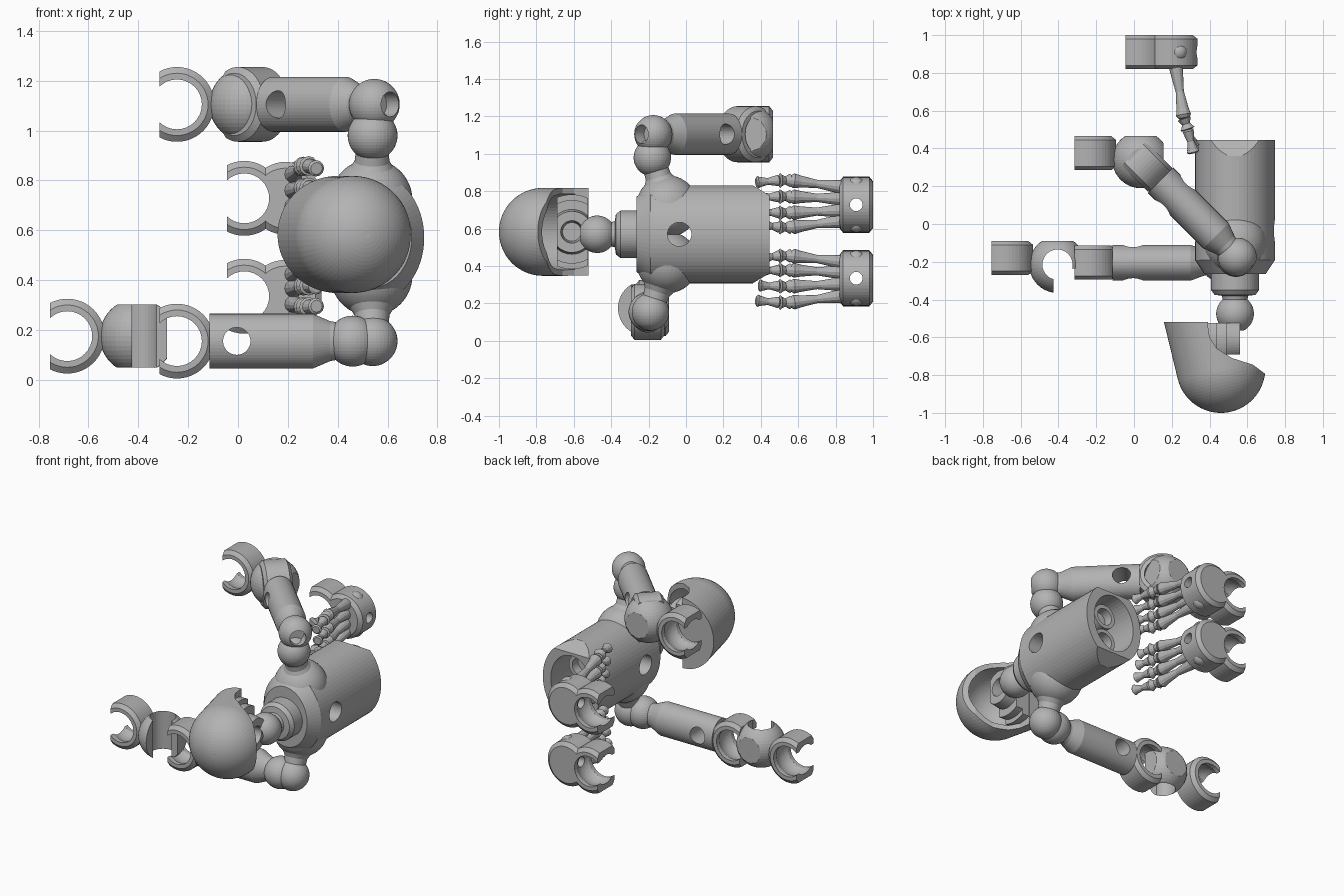
import bpy, bmesh
from math import sin, cos, pi, radians
from mathutils import Matrix, Vector

cube = bpy.data.objects.get("Cube")
if cube:
    bpy.data.objects.remove(cube, do_unlink=True)

GREY = (0.45, 0.45, 0.45, 1)
mat = bpy.data.materials.new("plain grey")
mat.use_nodes = True
mat.diffuse_color = GREY
for node in mat.node_tree.nodes:
    if node.type == 'BSDF_PRINCIPLED':
        node.inputs["Base Color"].default_value = GREY

X, Y, Z = Vector((1, 0, 0)), Vector((0, 1, 0)), Vector((0, 0, 1))


def finish(name, bm):
    bmesh.ops.recalc_face_normals(bm, faces=bm.faces[:])
    me = bpy.data.meshes.new(name)
    bm.to_mesh(me)
    bm.free()
    me.materials.append(mat)
    ob = bpy.data.objects.new(name, me)
    bpy.context.scene.collection.objects.link(ob)
    return ob


def lathe(name, origin, axis, rows, n=48, scale=(1, 1, 1)):
    """Turned solid: rows of (distance along axis, radius)."""
    bm = bmesh.new()
    m = (Matrix.Translation(origin) @ Matrix.Diagonal((*scale, 1))
         @ Vector(axis).to_track_quat('Z', 'Y').to_matrix().to_4x4())
    rings = [[bm.verts.new(m @ Vector((r * cos(2 * pi * i / n), r * sin(2 * pi * i / n), t)))
              for i in range(n)] for t, r in rows]
    for a, b in zip(rings, rings[1:]):
        for i in range(n):
            j = (i + 1) % n
            bm.faces.new((a[i], a[j], b[j], b[i]))
    bm.faces.new(rings[0])
    bm.faces.new(rings[-1])
    return finish(name, bm)


def ball(name, c, r):
    bm = bmesh.new()
    bmesh.ops.create_uvsphere(bm, u_segments=40, v_segments=24, radius=r,
                              matrix=Matrix.Translation(c))
    return finish(name, bm)


def box(name, lo, hi):
    lo, hi = Vector(lo), Vector(hi)
    bm = bmesh.new()
    bmesh.ops.create_cube(bm, size=1, matrix=Matrix.Translation((lo + hi) / 2)
                          @ Matrix.Diagonal((*(hi - lo), 1)))
    return finish(name, bm)


def prism(name, pts, lo, hi, place):
    """Polygon swept between two depths; place maps (u, v, depth) to space."""
    bm = bmesh.new()
    ends = [[bm.verts.new(place(u, v, d)) for u, v in pts] for d in (lo, hi)]
    for i in range(len(pts)):
        j = (i + 1) % len(pts)
        bm.faces.new((ends[0][i], ends[0][j], ends[1][j], ends[1][i]))
    bm.faces.new(ends[0])
    bm.faces.new(ends[1])
    return finish(name, bm)


def boolean(ob, op, *tools):
    for tool in tools:
        mod = ob.modifiers.new("cut", 'BOOLEAN')
        mod.operation, mod.solver, mod.object = op, 'EXACT', tool
    bpy.context.view_layer.update()
    dg = bpy.context.evaluated_depsgraph_get()
    me = bpy.data.meshes.new_from_object(ob.evaluated_get(dg))
    ob.modifiers.clear()
    ob.data = me
    for tool in tools:
        bpy.data.objects.remove(tool, do_unlink=True)
    return ob


def drum(name, c, r):
    """Short chamfered cylinder lying along y."""
    return lathe(name, c, Y, [(-.09, r - .025), (-.07, r), (.07, r), (.09, r - .025)])


def bore(c, axis, r, half=.4):
    return lathe("bore", c, axis, [(-half, r), (half, r)], 32)


def claw(name, c):
    """Open clip, mouth towards -x."""
    c = Vector(c)
    return boolean(drum(name, c, .15), 'DIFFERENCE', bore(c, Y, .1), ball("socket", c, .118),
                   box("mouth", c - Vector((.3, .3, .3)), c + Vector((-.07, .3, .3))))


# torso: oval barrel, bevelled rear end, hip cavity and cross hole
mid = Vector((.535, 0, .57))
torso = lathe("torso", mid, Y, [(-.265, .2), (-.19, .262), (.446, .262)], 64, (.81, 1, 1))
boolean(torso, 'INTERSECT', prism("bevel", [(-.4, .2), (.3, .2), (.36, .31), (.46, .37), (.46, .77),
                                            (.36, .83), (.3, .94), (-.4, .94)], 0, 1,
                                  lambda u, v, d: (d, u, v)))
boolean(torso, 'DIFFERENCE',
        lathe("cavity", mid, Y, [(.16, .15), (.2, .19), (.6, .19)], 48, (.81, 1, 1)),
        bore(mid + Vector((0, -.035, 0)), X, .064))
for side, word in ((1, "upper"), (-1, "lower")):
    hip = mid + Vector((0, .27, side * .085))
    boolean(lathe(word + "_hip_socket", hip, Y, [(-.1, .08), (.09, .08)]), 'DIFFERENCE',
            bore(hip + Vector((0, .2, 0)), Y, .055, .17))
    lathe(word + "_shoulder", mid + Vector((0, -.1, side * .15)), Z * side,
          [(.165 * sin(a * pi / 40), .165 * cos(a * pi / 40)) for a in range(-19, 20)])

# neck collar and ball
lathe("neck_collar", mid, -Y, [(.2, .15), (.26, .127), (.35, .127), (.375, .108), (.38, .07), (.42, .06)])
neck_ball = mid + Vector((0, -.475, 0))
boolean(ball("neck_ball", neck_ball, .1), 'DIFFERENCE',
        bore(neck_ball + Vector((0, -.1, 0)), Y, .045, .07))

# head: hollow tilted capsule with the face side cut away
head_c, head_axis = Vector((.46, -.765, .583)), Vector((-.236, .972, 0))


def capsule(name, r, end):
    arc = [(-r * cos(a * pi / 40), r * sin(a * pi / 40)) for a in range(1, 21)]
    return lathe(name, head_c, head_axis, arc + [(end, r)], 64)


head = boolean(capsule("head", .235, .45), 'DIFFERENCE', capsule("hollow", .203, .18),
               box("flat_end", (-.3, -.52, .2), (1, 0, 1)),
               prism("face_opening", [(.41, -.4), (.39, -.53), (.4, -.6), (.44, -.66), (.52, -.71),
                                      (.63, -.745), (.69, -.79), (.8, -.84), (.8, -.4)], .2, 1,
                     lambda u, v, d: (u, v, d)))
face_c = Vector((.3, -.61, .583))
face = lathe("face_mount", face_c, X, [(0, .2), (.14, .2), (.14, .17), (.19, .17), (.19, .12),
                                       (.26, .11), (.26, .06), (.18, .05)])
boolean(face, 'INTERSECT', box("clip", (.25, -.69, .3), (.7, -.525, .9)))


# arms: shoulder balls, flattened sleeve and fork, built along -x then turned
def arm(word, joint, turn, shoulder, first):
    place = Matrix.Translation(joint) @ Matrix.Rotation(radians(turn), 4, 'Z')
    socket = boolean(ball(word + "_arm_ball", (0, 0, 0), .102), 'DIFFERENCE',
                     bore((.1, 0, 0), X, .05, .08))
    sleeve = lathe(word + "_arm", (0, 0, 0), -X, [(.06, .075), (.09, .08), (.16, .11), (.575, .11)],
                   48, (1, .86, 1))
    boolean(sleeve, 'DIFFERENCE', bore((-.465, 0, 0), Y, .055))
    for ob in (socket, sleeve, claw(word + "_arm_fork", (-.705, 0, 0))):
        ob.data.transform(place)
    first, shoulder = Vector(first), Vector(shoulder)
    ball(word + "_shoulder_ball", first, .1)
    span = first - shoulder
    lathe(word + "_shoulder_neck", shoulder, span,
          [(.1, .11), (span.length * .6, .07), (span.length, .06)])


arm("upper", (.547, -.175, 1.105), -45, (.535, -.1, .72), (.54, -.18, .98))
arm("lower", (.46, -.205, .155), 0, (.535, -.1, .42), (.54, -.19, .155))


# elbows: clipped ball with a claw beyond it
def elbow(word, c, hook):
    c = Vector(c)
    ob = ball(word + "_elbow", c, .15)
    boolean(ob, 'INTERSECT', box("clip", c - Vector((.2, .2, .137)), c + Vector((.12, .125, .137))))
    if hook:
        boolean(ob, 'DIFFERENCE', bore(c, Z, .08),
                box("slot", c - Vector((.02, .3, .3)), c + Vector((.3, -.02, .3))))
    claw(word + "_forearm_claw", c + Vector((-.28, .035, 0)))


elbow("upper", (.035, .34, 1.105), False)
elbow("lower", (-.405, -.215, .175), True)


# hands: wrist drum, claw, side pegs and four jointed fingers
def bone(name, a, b, r):
    a, b = Vector(a), Vector(b)
    d = (b - a).length
    shape = [(0, .7), (.06, 1), (.18, .9), (.5, .6), (.82, .9), (.94, 1.1), (1, .8)]
    lathe(name, a, b - a, [(t * d, k * r) for t, k in shape], 12)


def hand(word, z, side):
    wrist = Vector((.19, .91, z))
    grip = wrist - Vector((.165, 0, 0))
    boolean(drum(word + "_wrist", wrist, .146), 'DIFFERENCE', bore(grip, Y, .1),
            ball("socket", grip, .118), bore(wrist, X, .034),
            box("mouth", grip - Vector((.3, .3, .3)), grip + Vector((.05, .3, .3))))
    boolean(claw(word + "_hand_claw", grip), 'DIFFERENCE', bore(wrist, X, .034))
    for s in (-1, 1):
        ball(word + "_wrist_peg", wrist + Vector((.045, 0, s * .1)), .048)
    for i, spread in enumerate((.13, .043, -.043, -.12)):
        s = spread * side
        knuckle = (.265, .56, z + s)
        middle = (.285, .5, z + s)
        bone(word + "_palm_bone", (.22, .84, z + s * .72), knuckle, .036)
        bone(word + "_knuckle", knuckle, middle, .036)
        bone(word + "_fingertip", middle, (.315, .375 + .015 * i, z + s * .92), .03)


hand("upper", .728, 1)
hand("lower", .335, -1)
